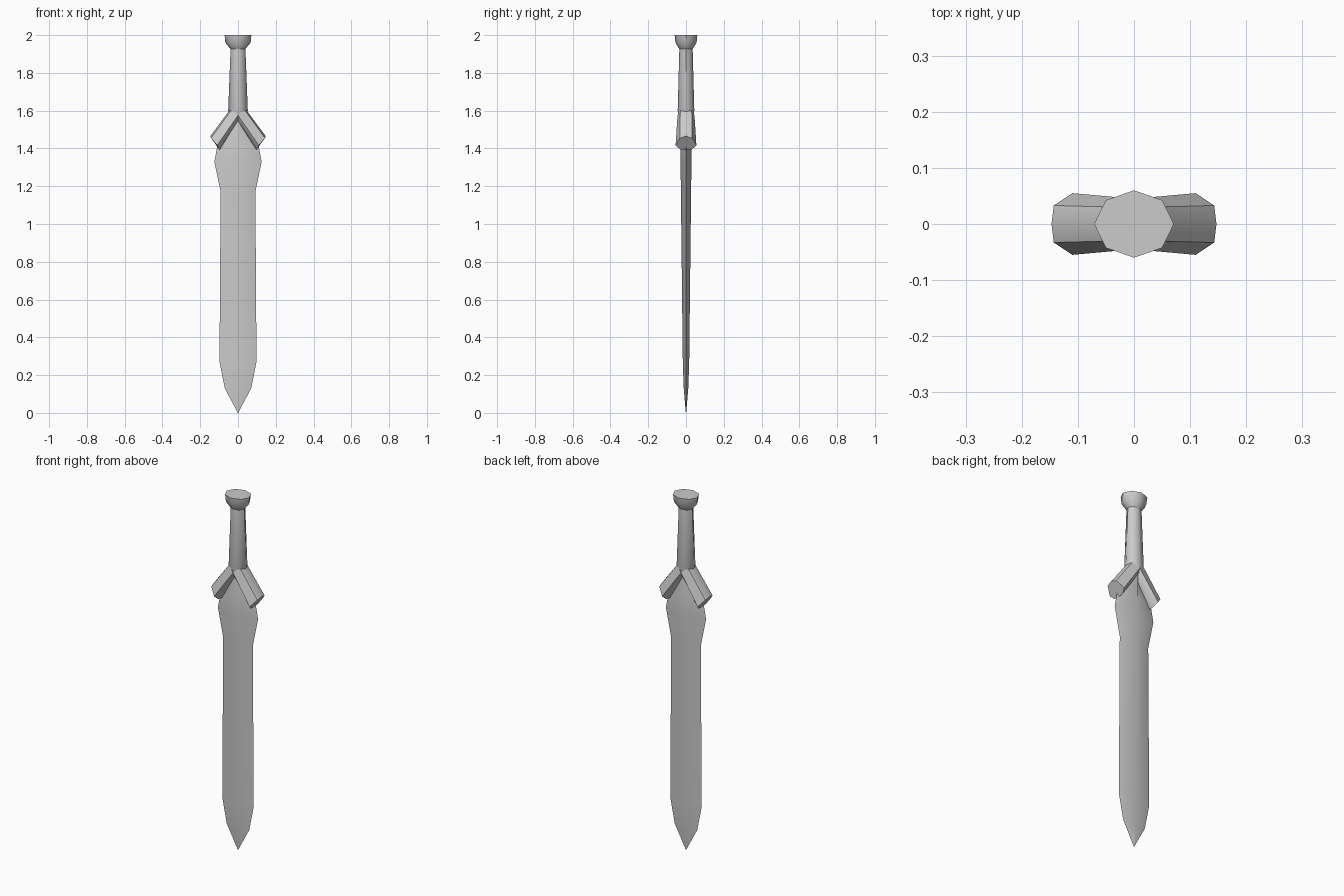
import bpy
import bmesh
import math

cube = bpy.data.objects.get("Cube")
if cube:
    bpy.data.objects.remove(cube)

steel = bpy.data.materials.new("grey_steel")
steel.use_nodes = True
GREY = (0.6, 0.6, 0.6, 1)
steel.diffuse_color = GREY
steel.node_tree.nodes["Principled BSDF"].inputs["Base Color"].default_value = GREY


def finish(name, bm, angle):
    bmesh.ops.remove_doubles(bm, verts=bm.verts, dist=0.0001)
    bmesh.ops.recalc_face_normals(bm, faces=bm.faces)
    mesh = bpy.data.meshes.new(name)
    bm.to_mesh(mesh)
    bm.free()
    mesh.materials.append(steel)
    obj = bpy.data.objects.new(name, mesh)
    bpy.context.collection.objects.link(obj)
    bpy.ops.object.select_all(action="DESELECT")
    obj.select_set(True)
    bpy.context.view_layer.objects.active = obj
    bpy.ops.object.shade_smooth_by_angle(angle=math.radians(angle))
    return obj


def loft(name, rings, angle=50):
    """Skin a list of rings with equal point counts and cap both ends."""
    bm = bmesh.new()
    loops = [[bm.verts.new(p) for p in ring] for ring in rings]
    n = len(loops[0])
    for a, b in zip(loops, loops[1:]):
        for i in range(n):
            j = (i + 1) % n
            bm.faces.new((a[i], a[j], b[j], b[i]))
    bm.faces.new(loops[0][::-1])
    bm.faces.new(loops[-1])
    return finish(name, bm, angle)


def oval(rx, ry, z, sides=8):
    turn = math.tau / sides
    return [(rx * math.cos(i * turn), ry * math.sin(i * turn), z) for i in range(sides)]


def both_sides(half, sx):
    """Complete a half ring across the y = 0 plane, flipped in x by sx."""
    ring = half + [(x, -y, z) for x, y, z in half[-2:0:-1]]
    return [(sx * x, y, z) for x, y, z in ring]


# Blade: diamond section, leaf-shaped shoulder, pointed tip
blade_profile = [(0.001, 0.001, 0), (0.07, 0.012, 0.13), (0.098, 0.017, 0.27),
                 (0.092, 0.027, 1.17), (0.125, 0.029, 1.33),
                 (0.11, 0.029, 1.41), (0.02, 0.029, 1.57)]
loft("blade", [oval(rx, ry, z, 4) for rx, ry, z in blade_profile])

# Grip and flared pommel
loft("grip", [oval(0.025, 0.035, 1.55), oval(0.052, 0.044, 1.6), oval(0.039, 0.035, 1.935)])
loft("pommel", [oval(0.038, 0.035, 1.925), oval(0.067, 0.056, 1.96), oval(0.071, 0.06, 2.0)])

# Guard: two arms sloping down over the blade shoulders
root = [(0.035, 0, 1.615), (0.03, 0.03, 1.61), (0, 0.045, 1.575),
        (-0.005, 0.03, 1.555), (-0.005, 0, 1.55)]
tip = [(0.147, 0, 1.465), (0.143, 0.033, 1.455), (0.11, 0.055, 1.417),
       (0.1, 0.033, 1.396), (0.097, 0, 1.392)]
for side, sx in (("left", 1), ("right", -1)):
    loft("guard_arm_" + side, [both_sides(root, sx), both_sides(tip, sx)])
